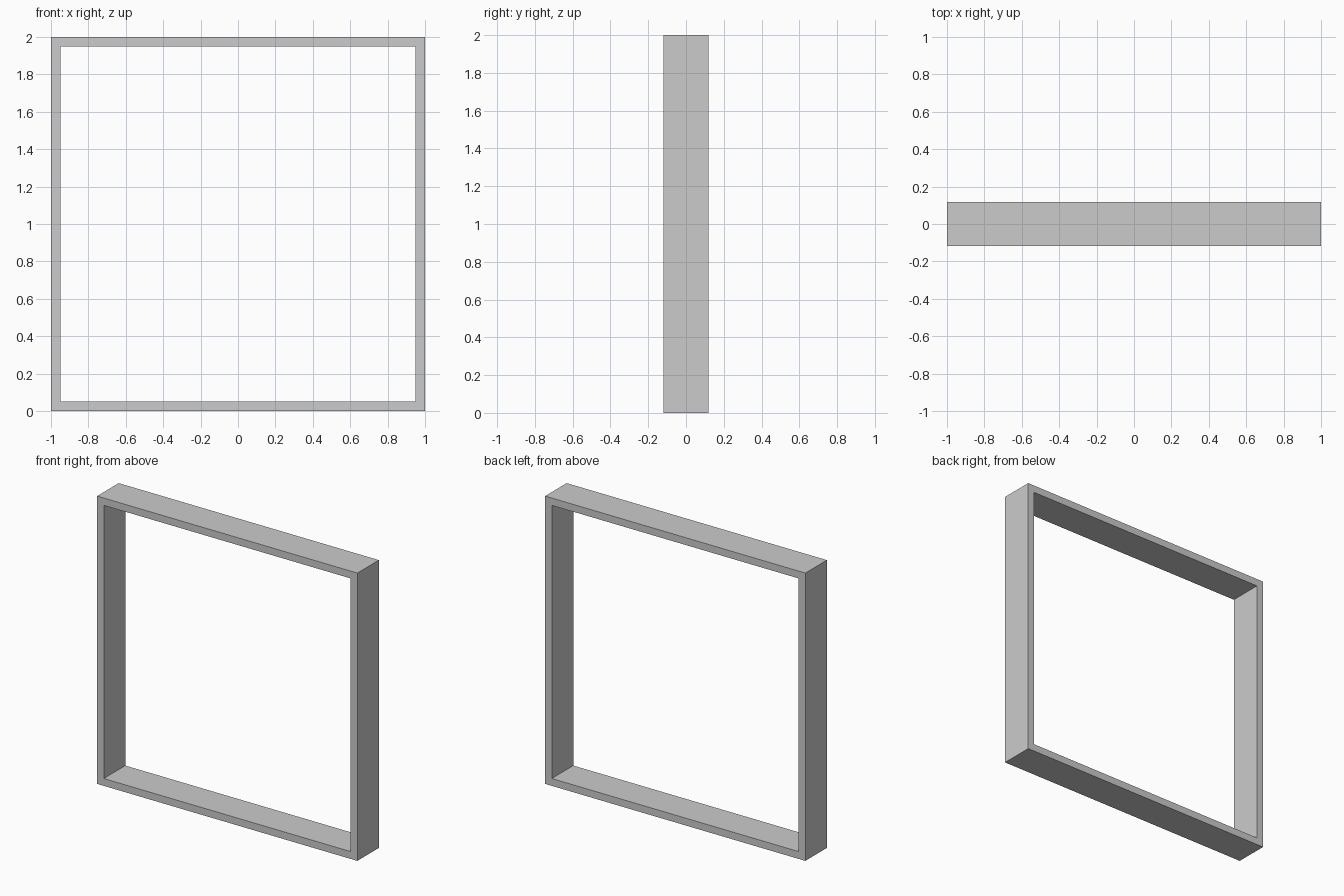
import bpy, bmesh

if "Cube" in bpy.data.objects:
    bpy.data.objects.remove(bpy.data.objects["Cube"])

OUTER = 1.0    # half width of the frame
WALL = 0.051   # board thickness
HALF_D = 0.118 # half depth


def square_loop(bm, half, y):
    return [bm.verts.new((sx * half, y, 1.0 + sz * half))
            for sx, sz in ((-1, -1), (1, -1), (1, 1), (-1, 1))]


# Square open frame: four closed loops bridged around the board section
bm = bmesh.new()
loops = [square_loop(bm, h, y) for h, y in (
    (OUTER, -HALF_D), (OUTER, HALF_D),
    (OUTER - WALL, HALF_D), (OUTER - WALL, -HALF_D))]
for i in range(4):
    a, b = loops[i], loops[(i + 1) % 4]
    for j in range(4):
        k = (j + 1) % 4
        bm.faces.new((a[j], a[k], b[k], b[j]))
bmesh.ops.recalc_face_normals(bm, faces=bm.faces[:])

mesh = bpy.data.meshes.new("square_frame")
bm.to_mesh(mesh)
bm.free()
bpy.context.collection.objects.link(bpy.data.objects.new("square_frame", mesh))
